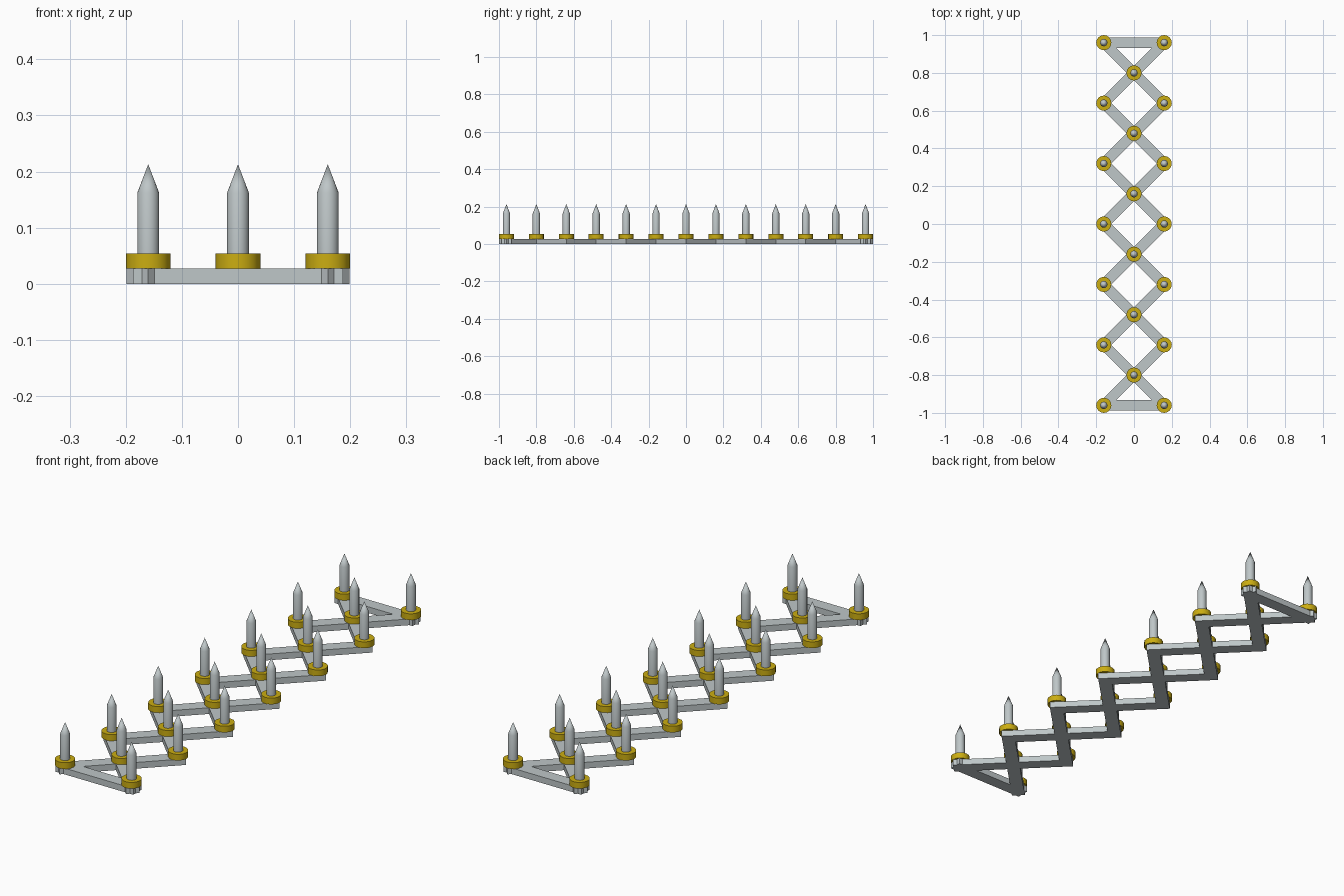
import bpy, bmesh, math
from mathutils import Matrix, Vector

if "Cube" in bpy.data.objects:
    bpy.data.objects.remove(bpy.data.objects["Cube"])

def material(name, rgb):
    m = bpy.data.materials.new(name)
    m.diffuse_color = (*rgb, 1)
    m.use_nodes = True
    m.node_tree.nodes["Principled BSDF"].inputs["Base Color"].default_value = m.diffuse_color
    return m

STEEL = material("light steel", (0.52, 0.57, 0.58))
GOLD = material("yellow brass", (0.60, 0.42, 0.006))

BAR_W, BAR_H = 0.055, 0.027
SIDE, STEP, CELLS = 0.16, 0.32, 6

def finish(name, bm, mat, smooth=False):
    mesh = bpy.data.meshes.new(name)
    bm.to_mesh(mesh)
    bm.free()
    mesh.materials.append(mat)
    ob = bpy.data.objects.new(name, mesh)
    bpy.context.collection.objects.link(ob)
    if smooth:
        bpy.ops.object.select_all(action='DESELECT')
        ob.select_set(True)
        bpy.context.view_layer.objects.active = ob
        bpy.ops.object.shade_smooth_by_angle(angle=math.radians(35))
    return ob

def bar(name, a, b):
    """Flat square-ended bar reaching half a width past both pivots."""
    a, b = Vector(a), Vector(b)
    d, mid = b - a, (a + b) / 2
    bm = bmesh.new()
    bmesh.ops.create_cube(bm, size=1, matrix=(
        Matrix.Translation((mid.x, mid.y, BAR_H / 2))
        @ Matrix.Rotation(math.atan2(d.y, d.x), 4, 'Z')
        @ Matrix.Diagonal((d.length + BAR_W, BAR_W, BAR_H, 1))))
    finish(name, bm, STEEL)

def lathe(name, profile, x, y, mat, sides=16):
    """Turned part from (radius, z) points on the axis at x, y."""
    bm = bmesh.new()
    vs = [bm.verts.new((x + r, y, z)) for r, z in profile]
    edges = [bm.edges.new(p) for p in zip(vs, vs[1:])]
    bmesh.ops.spin(bm, geom=vs + edges, cent=(x, y, 0), axis=(0, 0, 1),
                   angle=math.tau, steps=sides)
    bmesh.ops.remove_doubles(bm, verts=bm.verts, dist=1e-5)
    bmesh.ops.recalc_face_normals(bm, faces=bm.faces)
    finish(name, bm, mat, smooth=True)

# Crossed lattice bars
ys = [(i - CELLS / 2) * STEP for i in range(CELLS + 1)]
for y0, y1 in zip(ys, ys[1:]):
    bar("lattice_bar_right", (-SIDE, y0), (SIDE, y1))
    bar("lattice_bar_left", (SIDE, y0), (-SIDE, y1))

# End bars closing the lattice
for y in (ys[0], ys[-1]):
    bar("end_bar", (-SIDE, y), (SIDE, y))

# Collar and spike on every pivot
pivots = [(s * SIDE, y) for y in ys for s in (-1, 1)]
pivots += [(0, (a + b) / 2) for a, b in zip(ys, ys[1:])]
for x, y in pivots:
    lathe("collar", [(0, BAR_H), (0.04, BAR_H), (0.04, 0.054), (0, 0.054)], x, y, GOLD)
    lathe("spike", [(0, 0.05), (0.0195, 0.05), (0.0195, 0.162), (0, 0.213)], x, y, STEEL)
